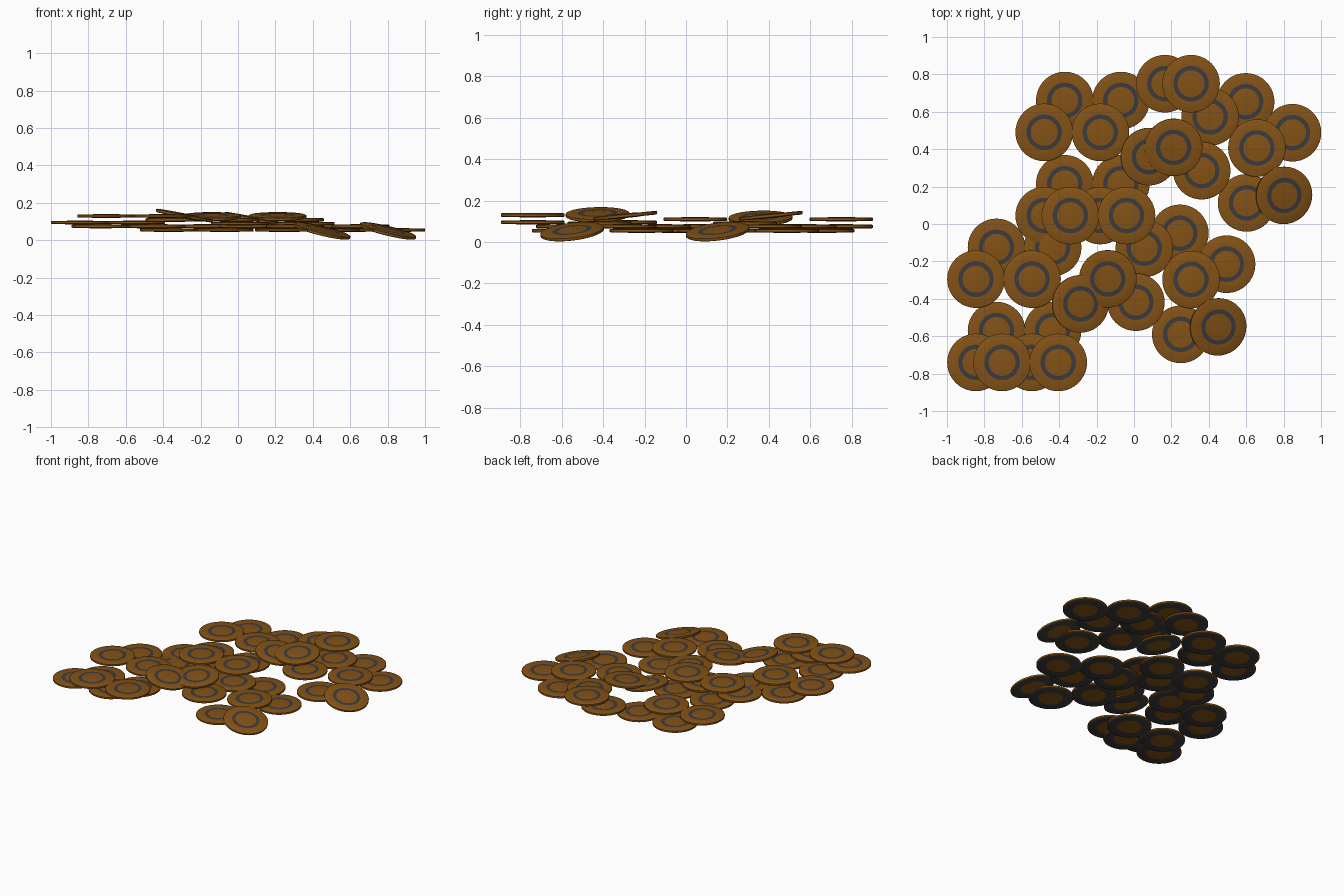
import bpy, bmesh, math
from mathutils import Vector

if "Cube" in bpy.data.objects:
    bpy.data.objects.remove(bpy.data.objects["Cube"])


def material(name, color):
    m = bpy.data.materials.new(name)
    m.diffuse_color = (*color, 1)
    m.use_nodes = True
    m.node_tree.nodes["Principled BSDF"].inputs["Base Color"].default_value = m.diffuse_color
    return m


brown = material("bronze", (0.23, 0.085, 0.008))
grey = material("dark_grey", (0.045, 0.045, 0.05))

# Disc cross-section (radius, height) from top centre to bottom centre,
# with the material index of the band that follows each point
PROFILE = [(0, .011, 0), (.055, .011, 0), (.072, .009, 1), (.095, .009, 0),
           (.148, .009, 0), (.154, .006, 0), (.154, -.006, 0), (.148, -.009, 1),
           (.085, -.009, 0), (.055, -.011, 0), (0, -.011, 0)]
SIDES = 40


def disc_mesh():
    bm = bmesh.new()
    rings = []
    for r, z, _ in PROFILE:
        n = SIDES if r else 1
        rings.append([bm.verts.new((r * math.cos(math.tau * i / SIDES),
                                    r * math.sin(math.tau * i / SIDES), z)) for i in range(n)])
    for k in range(len(rings) - 1):
        a, b = rings[k], rings[k + 1]
        for i in range(SIDES):
            j = (i + 1) % SIDES
            if len(a) == 1:
                f = bm.faces.new((a[0], b[i], b[j]))
            elif len(b) == 1:
                f = bm.faces.new((a[i], b[0], a[j]))
            else:
                f = bm.faces.new((a[i], b[i], b[j], a[j]))
            f.material_index = PROFILE[k][2]
    bmesh.ops.recalc_face_normals(bm, faces=bm.faces)
    me = bpy.data.meshes.new("coin")
    bm.to_mesh(me)
    bm.free()
    me.materials.append(brown)
    me.materials.append(grey)
    return me


MESH = disc_mesh()


def coin(name, x, y, z, slope_x=0, slope_y=0):
    ob = bpy.data.objects.new(name, MESH)
    bpy.context.collection.objects.link(ob)
    ob.location = (x, y, z)
    normal = Vector((-slope_x, -slope_y, 1))
    ob.rotation_euler = Vector((0, 0, 1)).rotation_difference(normal).to_euler()
    return ob


# Neat blocks on the left: back pair low, front pair overlapping it
for bx, by, bz in [(-.37, .66, .055), (-.37, .215, .055),
                   (-.735, -.125, .075), (-.735, -.57, .075)]:
    for i in range(2):
        coin("block_back_coin", bx + .30 * i, by, bz)
        coin("block_front_coin", bx - .11 + .30 * i, by - .17, bz + .02)

# Pairs lying on top of two blocks
for px, py, pz in [(-.34, .045, .11), (-.705, -.74, .13)]:
    for i in range(2):
        coin("top_coin", px + .30 * i, py, pz)

# Stacked pair at the back
coin("back_lower_coin", .165, .75, .075)
coin("back_upper_coin", .305, .75, .11)

# Scattered cluster, repeated twice on the right
CLUSTER = [(.245, -.05, .055), (.495, -.215, .055), (.25, -.59, .055),
           (.055, -.13, .075), (.305, -.297, .075), (.01, -.418, .09)]
for dx, dy in [(0, 0), (.352, .703)]:
    for x, y, z in CLUSTER:
        coin("scattered_coin", x + dx, y + dy, z)
    coin("leaning_coin", .45 + dx, -.55 + dy, .05, -.24, .12)
    coin("propped_coin", -.14 + dx, -.293 + dy, .127, 0, .1)

# Tilted coins under the propped ones
coin("tilted_coin", -.287, -.427, .132, -.19, .02)
coin("tilted_coin", .08, .36, .115, -.19, .02)

# Smooth the rounded rims while keeping the edges crisp
for ob in bpy.context.scene.objects:
    ob.select_set(True)
    bpy.context.view_layer.objects.active = ob
first = bpy.context.scene.objects[0]
bpy.ops.object.select_all(action='DESELECT')
first.select_set(True)
bpy.context.view_layer.objects.active = first
bpy.ops.object.shade_smooth_by_angle(angle=math.radians(30))
